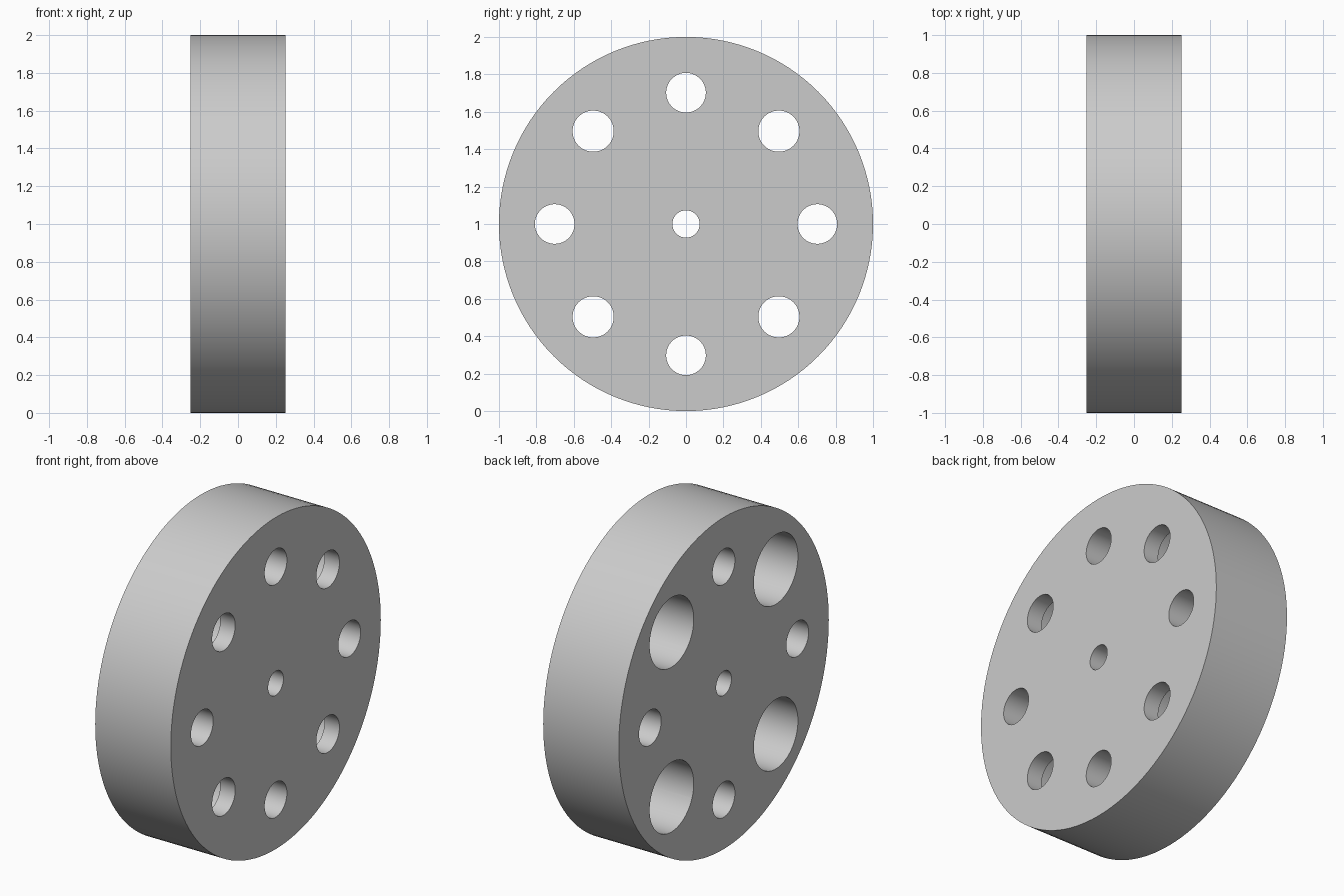
import bpy
import bmesh
from math import cos, sin, pi, radians
from mathutils import Matrix, Vector

if "Cube" in bpy.data.objects:
    bpy.data.objects.remove(bpy.data.objects["Cube"], do_unlink=True)

HALF = 0.252          # half thickness along x
RING = 0.702          # radius of the hole circle
CENTRE = Vector((0, 0, 1))


def add_rod(bm, radius, x0, x1, centre, segments):
    """Closed cylinder along x from x0 to x1."""
    place = Matrix.Translation(centre + Vector(((x0 + x1) / 2, 0, 0)))
    bmesh.ops.create_cone(bm, cap_ends=True, segments=segments,
                          radius1=radius, radius2=radius, depth=x1 - x0,
                          matrix=place @ Matrix.Rotation(pi / 2, 4, 'Y'))


def make_object(name, rods):
    """One object from a list of (radius, x0, x1, centre, segments)."""
    bm = bmesh.new()
    for rod in rods:
        add_rod(bm, *rod)
    mesh = bpy.data.meshes.new(name)
    bm.to_mesh(mesh)
    bm.free()
    obj = bpy.data.objects.new(name, mesh)
    bpy.context.collection.objects.link(obj)
    return obj


def ring_point(i):
    a = i * pi / 4
    return CENTRE + Vector((0, RING * cos(a), RING * sin(a)))


# Solid disc
disc = make_object("drilled_disc", [(1, -HALF, HALF, CENTRE, 128)])

# Through holes: centre bore, plain holes and slightly wider screw holes
through = [(0.073, -0.5, 0.5, CENTRE, 48)]
through += [(0.11 if i % 2 else 0.106, -0.5, 0.5, ring_point(i), 64)
            for i in range(8)]
hole_cutter = make_object("hole_cutter", through)

# Wide, deep counterbores on the -x face, at the diagonal holes
bores = [(0.21, -0.5, HALF - 0.1, ring_point(i), 64) for i in range(1, 8, 2)]
bore_cutter = make_object("counterbore_cutter", bores)

# Cut the disc, then drop the cutters
bpy.ops.object.select_all(action='DESELECT')
bpy.context.view_layer.objects.active = disc
disc.select_set(True)
for cutter in (hole_cutter, bore_cutter):
    cutter.hide_render = True
    cut = disc.modifiers.new(cutter.name, 'BOOLEAN')
    cut.operation = 'DIFFERENCE'
    cut.solver = 'EXACT'
    cut.object = cutter
    bpy.ops.object.modifier_apply(modifier=cut.name)
    bpy.data.objects.remove(cutter, do_unlink=True)

# Plain grey material
grey = bpy.data.materials.new("light_grey")
grey.use_nodes = True
colour = (0.6, 0.6, 0.6, 1)
grey.diffuse_color = colour
grey.node_tree.nodes["Principled BSDF"].inputs["Base Color"].default_value = colour
disc.data.materials.clear()
disc.data.materials.append(grey)

bpy.ops.object.shade_smooth_by_angle(angle=radians(30))
